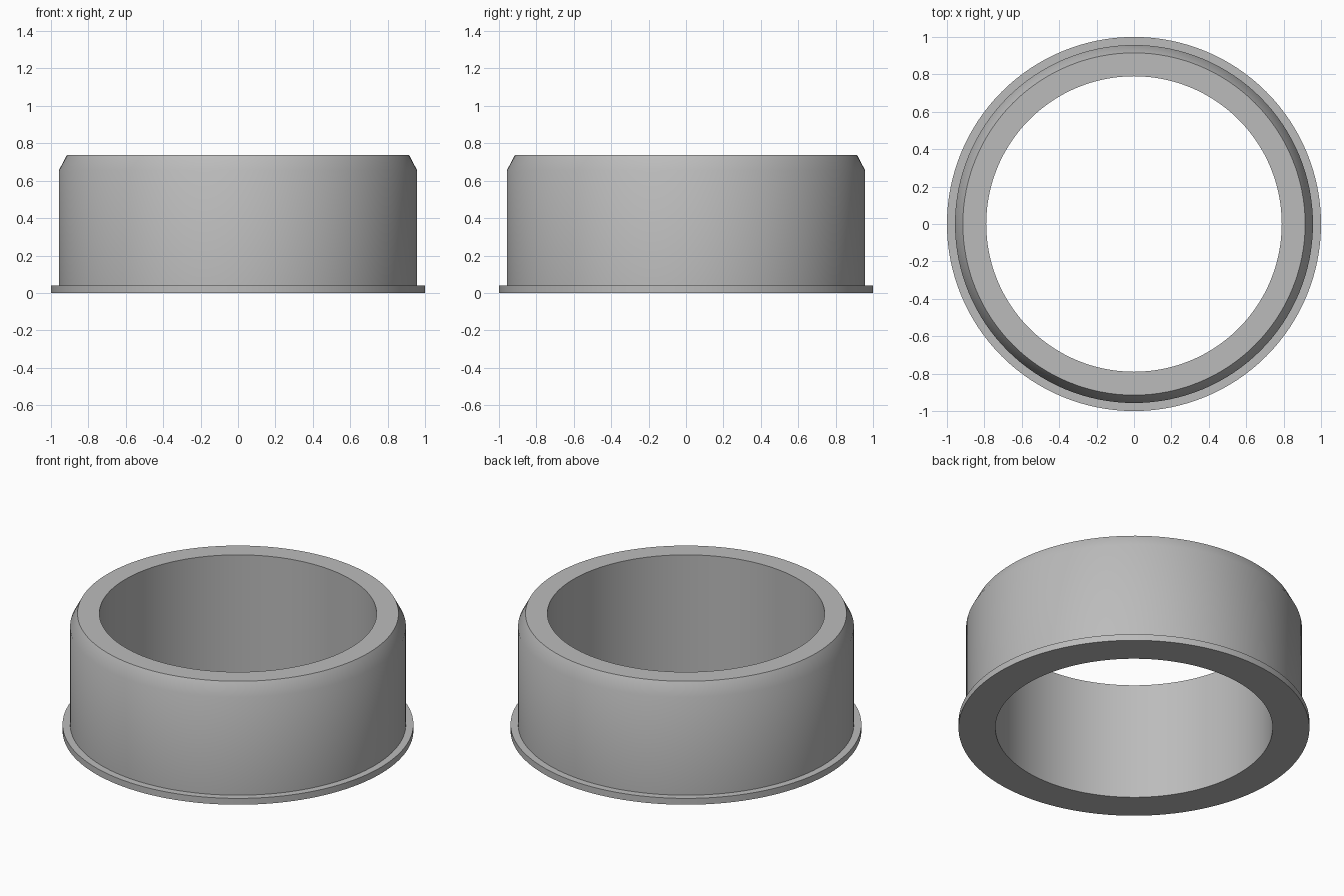
import bpy
import bmesh
import math

cube = bpy.data.objects.get("Cube")
if cube:
    bpy.data.objects.remove(cube, do_unlink=True)

SEGMENTS = 128

# Plain grey material
grey = bpy.data.materials.new("plain_grey")
grey.use_nodes = True
colour = (0.5, 0.5, 0.5, 1.0)
grey.diffuse_color = colour
grey.node_tree.nodes["Principled BSDF"].inputs["Base Color"].default_value = colour


def lathe(name, profile, material):
    """Revolve a closed (radius, height) profile around the z axis."""
    bm = bmesh.new()
    rings = []
    for i in range(SEGMENTS):
        a = 2 * math.pi * i / SEGMENTS
        rings.append([bm.verts.new((r * math.cos(a), r * math.sin(a), z))
                      for r, z in profile])
    n = len(profile)
    for i, ring in enumerate(rings):
        following = rings[(i + 1) % SEGMENTS]
        for j in range(n):
            k = (j + 1) % n
            bm.faces.new((ring[j], following[j], following[k], ring[k]))
    bmesh.ops.recalc_face_normals(bm, faces=bm.faces)
    mesh = bpy.data.meshes.new(name)
    bm.to_mesh(mesh)
    bm.free()
    mesh.materials.append(material)
    obj = bpy.data.objects.new(name, mesh)
    bpy.context.collection.objects.link(obj)
    bpy.ops.object.select_all(action='DESELECT')
    obj.select_set(True)
    bpy.context.view_layer.objects.active = obj
    bpy.ops.object.shade_smooth_by_angle(angle=math.radians(30))
    return obj


# Flanged bushing: bore, base flange, outer wall and chamfered lip
lathe("flanged_bushing", [
    (0.79, 0.0), (1.0, 0.0), (1.0, 0.04), (0.957, 0.04),
    (0.957, 0.657), (0.915, 0.737), (0.79, 0.737),
], grey)
